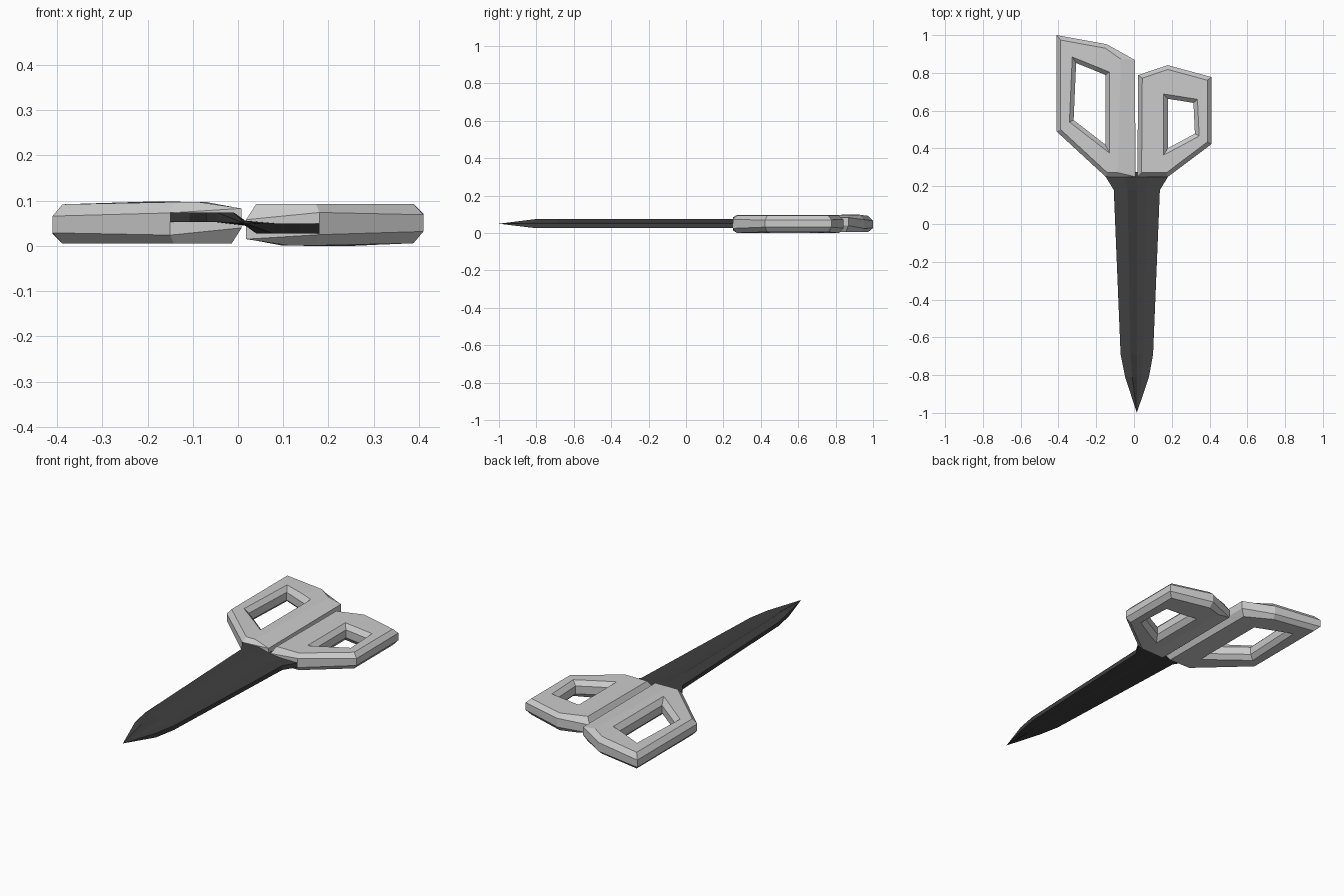
import bpy, bmesh
from mathutils import Vector

if "Cube" in bpy.data.objects:
    bpy.data.objects.remove(bpy.data.objects["Cube"])


def inset(pts, d):
    """Offset a closed polygon inward by d with mitred corners."""
    n = len(pts)
    pts = [Vector(p) for p in pts]
    area = sum(pts[i].x * pts[(i + 1) % n].y - pts[(i + 1) % n].x * pts[i].y for i in range(n))
    s = 1 if area > 0 else -1
    out = []
    for i, p in enumerate(pts):
        a = (p - pts[i - 1]).normalized()
        b = (pts[(i + 1) % n] - p).normalized()
        na, nb = Vector((-a.y, a.x)) * s, Vector((-b.y, b.x)) * s
        out.append(p + (na + nb) * d / (1 + na.dot(nb)))
    return out


def loft(name, rings, closed=False, tip=None):
    """Skin equal-length rings; either close the loop or cap the start and end in a tip."""
    bm = bmesh.new()
    vr = [[bm.verts.new(p) for p in r] for r in rings]
    n = len(vr[0])
    for a, b in zip(vr, vr[1:] + (vr[:1] if closed else [])):
        for i in range(n):
            j = (i + 1) % n
            bm.faces.new((a[i], a[j], b[j], b[i]))
    if not closed:
        bm.faces.new(vr[0])
        t = bm.verts.new(tip)
        for i in range(n):
            bm.faces.new((vr[-1][i], vr[-1][(i + 1) % n], t))
    bmesh.ops.recalc_face_normals(bm, faces=bm.faces)
    me = bpy.data.meshes.new(name)
    bm.to_mesh(me)
    bm.free()
    ob = bpy.data.objects.new(name, me)
    bpy.context.collection.objects.link(ob)
    return ob


def handle(name, outer, hole, flip):
    """Chamfered finger loop; points 2 and 3 form the inner edge with a wide slope on one side."""
    side = 1 if flip else -1
    small = inset(outer, 0.022)
    wide = [p.copy() for p in small]
    wide[2] = Vector((outer[2][0] + side * 0.075, outer[2][1] + 0.005))
    wide[3] = Vector((outer[3][0] + side * 0.095, outer[3][1] + 0.022))
    wall = inset(hole, 0.022)
    lo = [0.027, 0.025, 0.04, 0.04, 0.024, 0.029]
    hi = [0.066, 0.072, 0.083, 0.083, 0.073, 0.066]
    top = [0.092, 0.098, 0.097, 0.097, 0.097, 0.092]
    bot = [0.005] * 6
    layers = [(outer, lo), (outer, hi), (wide, top), (hole, top),
              (wall, [0.07] * 6), (wall, [0.028] * 6), (hole, bot), (small, bot)]
    rings = [[(p[0], p[1], 0.098 - z if flip else z) for p, z in zip(pts, zs)] for pts, zs in layers]
    return loft(name, rings, closed=True)


# Finger loops
handle("large_handle",
       [(-.41, 1), (-.145, .952), (.005, .868), (.008, .25), (-.15, .25), (-.41, .49)],
       [(-.327, .884), (-.2, .833), (-.13, .804), (-.13, .376), (-.2, .43), (-.342, .54)], False)
handle("small_handle",
       [(.41, .778), (.178, .841), (.022, .788), (.018, .25), (.18, .25), (.41, .423)],
       [(.336, .66), (.25, .674), (.157, .688), (.157, .365), (.25, .414), (.345, .466)], True)


# Closed pair of blades: raised left, lowered right, thin where the edges meet
def section(y, xl, xr):
    l, r = xl + (xr - xl) * 0.3, xl + (xr - xl) * 0.7
    c = (xl + xr) / 2
    prof = [(xl, .074), (l, .074), (c, .056), (r, .05), (xr, .05),
            (xr, .027), (r, .027), (c, .045), (l, .053), (xl, .053)]
    return [(x, y, z) for x, z in prof]


blade = loft("blades", [section(.275, -.15, .18), section(.25, -.15, .18),
                        section(.18, -.107, .137), section(-.69, -.071, .101),
                        section(-.81, -.047, .079)], tip=(.015, -1, .05))
mat = bpy.data.materials.new("dark_steel")
mat.diffuse_color = (0.05, 0.05, 0.05, 1)
mat.use_nodes = True
mat.node_tree.nodes["Principled BSDF"].inputs["Base Color"].default_value = mat.diffuse_color
blade.data.materials.append(mat)
